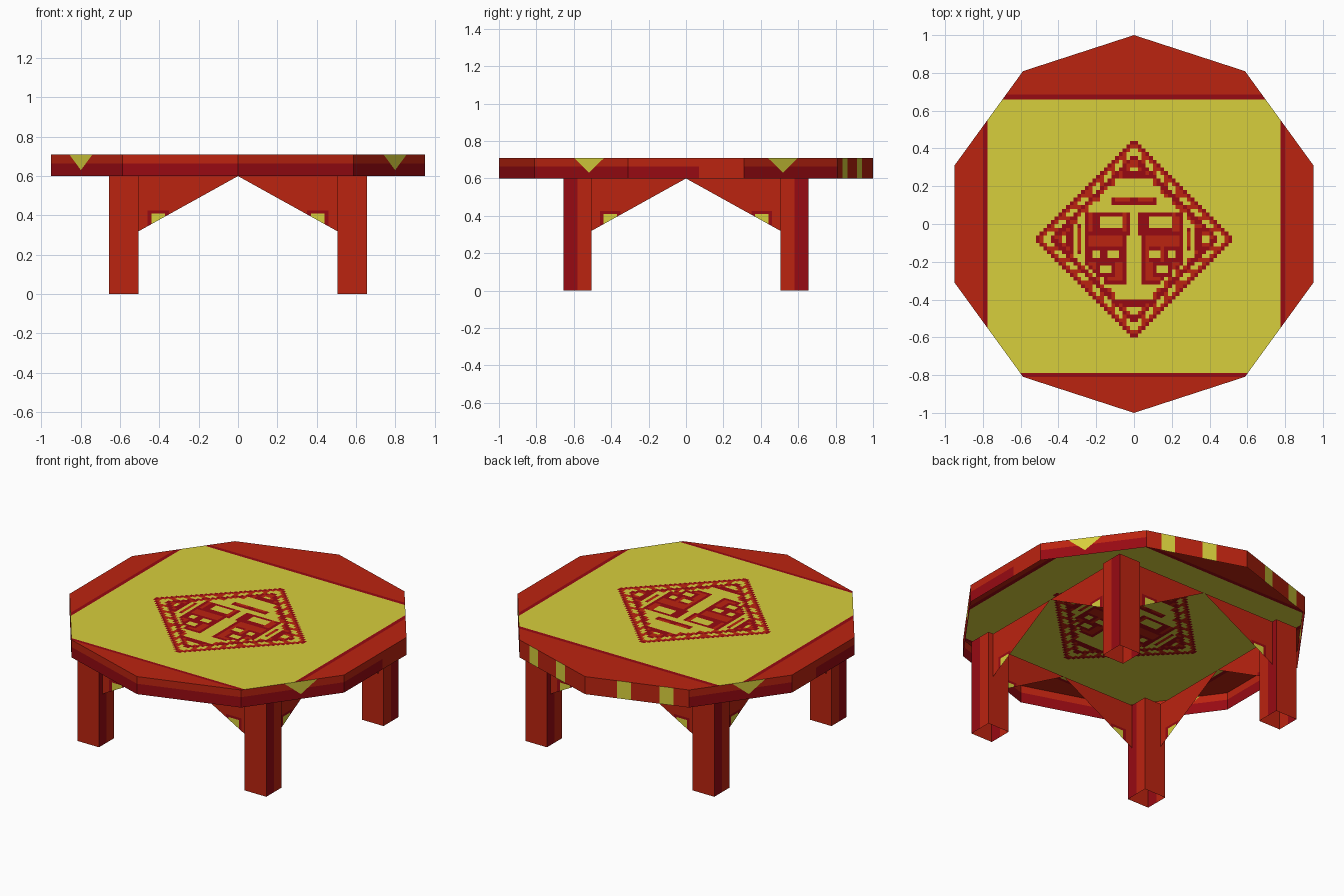
import bpy
import bmesh
from math import sin, cos, pi
from mathutils import Vector, Matrix

cube = bpy.data.objects.get("Cube")
if cube:
    bpy.data.objects.remove(cube, do_unlink=True)


def make_material(name, rgb):
    mat = bpy.data.materials.new(name)
    mat.use_nodes = True
    mat.diffuse_color = (*rgb, 1)
    mat.node_tree.nodes["Principled BSDF"].inputs["Base Color"].default_value = (*rgb, 1)
    return mat


RED, DARK, YELLOW = range(3)
MATERIALS = [make_material("lacquer red", (0.50, 0.017, 0.005)),
             make_material("dark red", (0.31, 0.003, 0.006)),
             make_material("golden yellow", (0.68, 0.62, 0.045))]

TOP, UNDER, LEG_MID, LEG_W, APRON_Y = 0.71, 0.60, 0.58, 0.15, 0.62
X, Y, Z = Vector((1, 0, 0)), Vector((0, 1, 0)), Vector((0, 0, 1))


def cut(bm, point, normal):
    bmesh.ops.bisect_plane(bm, geom=bm.verts[:] + bm.edges[:] + bm.faces[:],
                           plane_co=point, plane_no=normal)


def cut_all(bm, axis, distances):
    for d in distances:
        cut(bm, axis * d, axis)


def polygon(bm, points):
    return bm.faces.new([bm.verts.new(p) for p in points])


def finish(bm, name, rule):
    """Colour each face by its rule and turn the mesh into an object."""
    bm.normal_update()
    for face in bm.faces:
        face.material_index = rule(face.calc_center_median(), face.normal)
    mesh = bpy.data.meshes.new(name)
    bm.to_mesh(mesh)
    bm.free()
    for mat in MATERIALS:
        mesh.materials.append(mat)
    obj = bpy.data.objects.new(name, mesh)
    bpy.context.collection.objects.link(obj)
    return obj


# Ten-sided outline, one corner at the back
corners = [Vector((sin(i * pi / 5), cos(i * pi / 5), 0)) for i in range(10)]

# Tabletop: a thin sheet with a yellow field and a stepped diamond ornament
CELL, REACH, MIDDLE = 0.02, 0.54, -0.08


def box(u, v, cu, cv, hu, hv):
    """Signed distance to a box, negative inside."""
    return max(abs(u - cu) - hu, abs(v - cv) - hv)


def ornament(x, y):
    u, v = abs(x), abs(y - MIDDLE)
    d = u + v
    step = round(abs(u - v) / CELL)
    if d > 0.535:
        return YELLOW
    if d > 0.485:                       # outer border
        return DARK if d > 0.51 else RED
    if d > 0.445:                       # dashes between the borders
        return RED if step % 6 < 2 else YELLOW
    if d > 0.40:                        # inner border
        return RED if d < 0.42 else DARK
    if max(u, v) > 0.30:                # corner buds
        return DARK if abs(max(u, v) - 0.34) < 0.02 else YELLOW
    # Mirrored petals and pierced blocks in the middle
    y -= MIDDLE
    shape = min(box(u, y, 0.15, -0.10, 0.11, 0.14),
                box(u, y, 0.14, 0.09, 0.12, 0.06),
                box(u, y, 0.06, 0.20, 0.06, 0.03),
                d - 0.36 if u > 0.27 else 1)
    holes = min(box(u, y, 0.11, -0.07, 0.02, 0.02),
                box(u, y, 0.20, -0.07, 0.02, 0.02),
                box(u, y, 0.15, -0.16, 0.03, 0.02),
                box(u, y, 0.13, 0.09, 0.06, 0.02))
    depth = max(shape, -holes, d - 0.38)
    if depth > 0:
        return YELLOW
    return DARK if depth > -0.02 else RED


def top_colour(c, n):
    if abs(c.x) > 0.80 or c.y > 0.685 or c.y < -0.81:
        return RED
    if abs(c.x) > 0.775 or c.y > 0.66 or c.y < -0.79:
        return DARK
    return ornament(c.x, c.y)


bm = bmesh.new()
polygon(bm, [p + Z * TOP for p in reversed(corners)])
cut_all(bm, X, (-0.80, -0.775, 0.775, 0.80))
cut_all(bm, Y, (-0.81, -0.79, 0.66, 0.685))
lines = [i * CELL - REACH for i in range(round(2 * REACH / CELL) + 1)]
cut_all(bm, X, lines)
cut_all(bm, Y, [d + MIDDLE for d in lines])
finish(bm, "tabletop", top_colour)

# Rim panels: triangles on the diagonal sides, stripes on the back
BAND, TIP, TIP_HALF = 0.665, 0.63, 0.10
STRIPES = ((0.18, 0.26), (0.42, 0.50))


def rim_panel(a, b):
    mid = (a + b) / 2
    along = (b - a).normalized()
    diagonal = abs(mid.x) > 0.6 and abs(mid.y) > 0.3
    back = mid.y > 0.7
    side = abs(mid.y) < 0.1
    spot = (a + b) / 2 + along * (0.05 if mid.x * mid.y > 0 else -0.05)
    slope = (TOP - TIP) / TIP_HALF

    def colour(c, n):
        if diagonal and c.z > TIP + slope * abs((c - spot).dot(along)):
            return YELLOW
        if back:
            return YELLOW if any(lo < abs(c.x) < hi for lo, hi in STRIPES) else RED
        if side and c.y > 0.07:
            return RED
        return DARK if c.z < BAND else RED

    bm = bmesh.new()
    polygon(bm, [a + Z * TOP, b + Z * TOP, b + Z * UNDER, a + Z * UNDER])
    cut(bm, Z * BAND, Z)
    if diagonal:
        for sign in (-1, 1):
            cut(bm, spot + Z * TIP, Z - along * slope * sign)
    if back:
        cut_all(bm, X, [s * d for pair in STRIPES for d in pair for s in (-1, 1)])
    if side:
        cut(bm, Y * 0.07, Y)
    finish(bm, "rim_panel", colour).data.flip_normals()


for i in range(10):
    rim_panel(corners[i], corners[(i + 1) % 10])


# Hollow square legs, dark on the outer half of their side faces
def leg_colour(c, n):
    return DARK if abs(n.x) > 0.9 and abs(c.y) > LEG_MID else RED


for sx, side_name in ((-1, "right"), (1, "left")):
    for sy, end_name in ((-1, "front"), (1, "back")):
        bm = bmesh.new()
        bmesh.ops.create_cube(bm, size=1, matrix=Matrix.Translation(
            (sx * LEG_MID, sy * LEG_MID, UNDER / 2)) @ Matrix.Diagonal((LEG_W, LEG_W, UNDER, 1)))
        bm.normal_update()
        ends = [f for f in bm.faces if abs(f.normal.z) > 0.9]
        bmesh.ops.delete(bm, geom=ends, context='FACES')
        cut(bm, Y * sy * LEG_MID, Y)
        finish(bm, f"{end_name}_{side_name}_leg", leg_colour)


# Thin triangular aprons between the legs, each with a small painted corner
def apron_colour(c, n):
    x = abs(c.x)
    if 0.37 < x < 0.44 and c.z < 0.41:
        return YELLOW
    return DARK if 0.35 < x < 0.46 and c.z < 0.425 else RED


for turn, name in enumerate(("front", "left", "back", "right")):
    bm = bmesh.new()
    for s in (-1, 1):
        end = s * (LEG_MID - LEG_W / 2)
        points = [(0, -APRON_Y, UNDER), (end, -APRON_Y, UNDER), (end, -APRON_Y, 0.32)]
        polygon(bm, points if s < 0 else points[::-1])
    cut_all(bm, X, [s * d for d in (0.35, 0.37, 0.44, 0.46) for s in (-1, 1)])
    cut_all(bm, Z, (0.41, 0.425))
    apron = finish(bm, f"{name}_apron", apron_colour)
    apron.data.transform(Matrix.Rotation(turn * pi / 2, 4, 'Z'))
